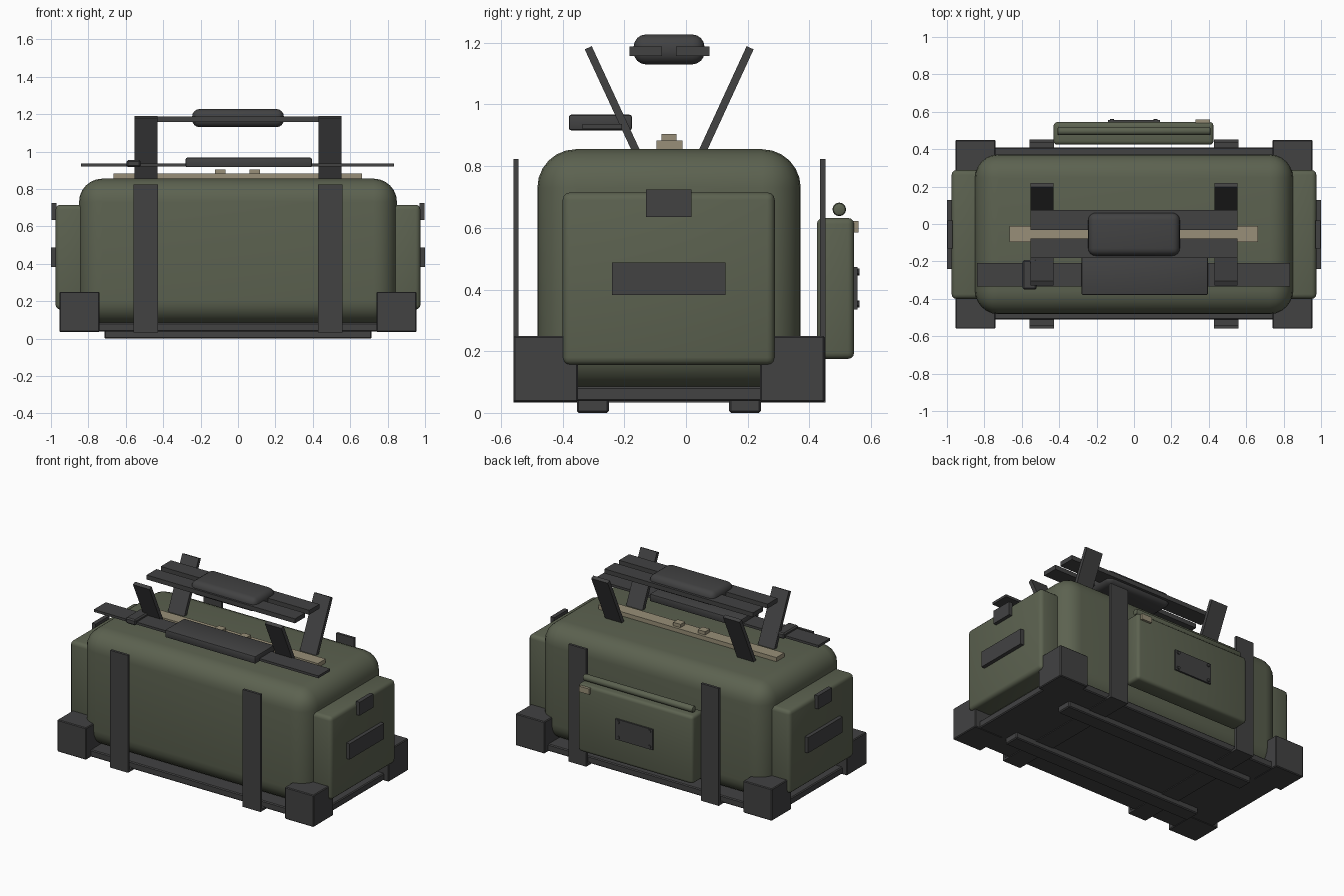
import bpy, bmesh, math
from mathutils import Vector, Matrix

if "Cube" in bpy.data.objects:
    bpy.data.objects.remove(bpy.data.objects["Cube"])


def material(name, rgb):
    m = bpy.data.materials.new(name)
    m.diffuse_color = (*rgb, 1)
    m.use_nodes = True
    m.node_tree.nodes["Principled BSDF"].inputs["Base Color"].default_value = m.diffuse_color
    return m


GREEN = material("olive canvas", (0.107, 0.122, 0.08))
DARK = material("dark webbing", (0.054, 0.054, 0.055))
TAN = material("tan zipper", (0.314, 0.275, 0.188))


def finish(bm, name, mat):
    me = bpy.data.meshes.new(name)
    bm.normal_update()
    bm.to_mesh(me)
    bm.free()
    ob = bpy.data.objects.new(name, me)
    bpy.context.collection.objects.link(ob)
    me.materials.append(mat)
    bpy.ops.object.select_all(action='DESELECT')
    ob.select_set(True)
    bpy.context.view_layer.objects.active = ob
    bpy.ops.object.shade_smooth_by_angle(angle=math.radians(35))
    return ob


def box(name, mat, x, y, z, bevel=0.0, seg=2):
    """Box from (min, max) ranges with optional rounded edges."""
    bm = bmesh.new()
    bmesh.ops.create_cube(bm, size=1)
    for v in bm.verts:
        v.co = Vector([(r[0] + r[1]) / 2 + c * (r[1] - r[0]) for r, c in zip((x, y, z), v.co)])
    if bevel:
        bmesh.ops.bevel(bm, geom=bm.edges[:], offset=bevel, segments=seg,
                        profile=0.5, affect='EDGES')
    return finish(bm, name, mat)


def cylinder(name, mat, centre, radius, length, axis, sides=16, bevel=0.0):
    bm = bmesh.new()
    bmesh.ops.create_cone(bm, cap_ends=True, segments=sides, radius1=radius,
                          radius2=radius, depth=length)
    if bevel:
        rim = [e for e in bm.edges if abs(e.verts[0].co.z - e.verts[1].co.z) < 1e-5]
        bmesh.ops.bevel(bm, geom=rim, offset=bevel, segments=2, profile=0.5, affect='EDGES')
    rot = Matrix.Rotation(math.pi / 2, 4, 'Y' if axis == 'x' else 'X')
    bmesh.ops.transform(bm, matrix=Matrix.Translation(centre) @ rot, verts=bm.verts)
    return finish(bm, name, mat)


def tilted_strap(name, x, bottom, top, thick):
    """Flat strap running between two (y, z) points."""
    a, b = Vector(bottom), Vector(top)
    d = (b - a).normalized()
    n = Vector((-d.y, d.x)) * thick / 2
    bm = bmesh.new()
    ring = [bm.verts.new((x[0], *p)) for p in (a - n, a + n, b + n, b - n)]
    face = bm.faces.new(ring)
    ext = bmesh.ops.extrude_face_region(bm, geom=[face])
    verts = [g for g in ext["geom"] if isinstance(g, bmesh.types.BMVert)]
    bmesh.ops.translate(bm, vec=(x[1] - x[0], 0, 0), verts=verts)
    bmesh.ops.recalc_face_normals(bm, faces=bm.faces)
    return finish(bm, name, DARK)


def span(s, a, b):
    return tuple(sorted((s * a, s * b)))


# Main bag and base
box("bag_body", GREEN, (-0.85, 0.85), (-0.482, 0.372), (0.08, 0.855), 0.125, 6)
box("base_plate", DARK, (-0.92, 0.92), (-0.51, 0.41), (0.038, 0.085), 0.006, 1)
for name, y in (("front", (-0.354, -0.25)), ("back", (0.14, 0.243))):
    box(name + "_runner", DARK, (-0.715, 0.715), y, (0.0, 0.045), 0.006, 1)

for s, side in ((-1, "left"), (1, "right")):
    # Corner guards
    for name, y in (("front", (-0.56, -0.35)), ("back", (0.24, 0.45))):
        box(f"{side}_{name}_corner_guard", DARK, span(s, 0.74, 0.955), y, (0.035, 0.25), 0.005, 1)
    # End pockets with patch and buckle
    box(side + "_end_pocket", GREEN, span(s, 0.80, 0.975), (-0.40, 0.288), (0.155, 0.715), 0.025, 3)
    box(side + "_end_patch", DARK, span(s, 0.965, 1.0), (-0.24, 0.128), (0.382, 0.487))
    box(side + "_end_buckle", DARK, span(s, 0.97, 0.998), (-0.13, 0.018), (0.635, 0.725))
    # Wrap-around straps
    sx = span(s, 0.427, 0.56)
    box(side + "_front_strap", DARK, sx, (-0.56, -0.543), (0.033, 0.823))
    box(side + "_back_strap", DARK, sx, (0.435, 0.452), (0.033, 0.823))
    box(side + "_bottom_strap", DARK, sx, (-0.55, 0.445), (0.033, 0.048))
    # Tilted handle straps
    hx = span(s, 0.43, 0.553)
    tilted_strap(side + "_front_handle_strap", hx, (-0.16, 0.845), (-0.317, 1.184), 0.025)
    tilted_strap(side + "_back_handle_strap", hx, (0.052, 0.845), (0.208, 1.184), 0.025)

# Carry handle bars and grip
box("front_handle_bar", DARK, (-0.553, 0.553), (-0.183, -0.078), (1.158, 1.188))
box("back_handle_bar", DARK, (-0.553, 0.553), (-0.032, 0.076), (1.158, 1.188))
box("handle_grip", DARK, (-0.245, 0.245), (-0.17, 0.06), (1.13, 1.227), 0.04, 4)

# Top zipper with two pulls
box("top_zipper", TAN, (-0.665, 0.662), (-0.096, -0.012), (0.852, 0.883))
for name, x in (("left", (-0.122, -0.067)), ("right", (0.062, 0.117))):
    box(name + "_zipper_pull", TAN, x, (-0.08, -0.03), (0.88, 0.905))

# Shoulder strap
box("shoulder_strap", DARK, (-0.84, 0.833), (-0.335, -0.208), (0.921, 0.937))
box("shoulder_pad", DARK, (-0.28, 0.395), (-0.38, -0.175), (0.916, 0.967), 0.008, 2)
box("shoulder_strap_slider", DARK, (-0.595, -0.52), (-0.35, -0.193), (0.916, 0.955), 0.008, 1)

# Back pocket with rolled flap, zipper pull and riveted patch
box("back_pocket", GREEN, (-0.43, 0.425), (0.424, 0.545), (0.175, 0.632), 0.02, 3)
cylinder("back_pocket_roll", GREEN, (0, 0.497, 0.66), 0.022, 0.82, 'x', 16, 0.01)
box("back_pocket_pull", TAN, (0.33, 0.405), (0.535, 0.56), (0.585, 0.623))
box("back_patch", DARK, (-0.14, 0.138), (0.535, 0.556), (0.335, 0.473))
for x in (-0.118, 0.116):
    for z in (0.353, 0.457):
        cylinder("back_patch_rivet", DARK, (x, 0.555, z), 0.011, 0.014, 'y', 10)
